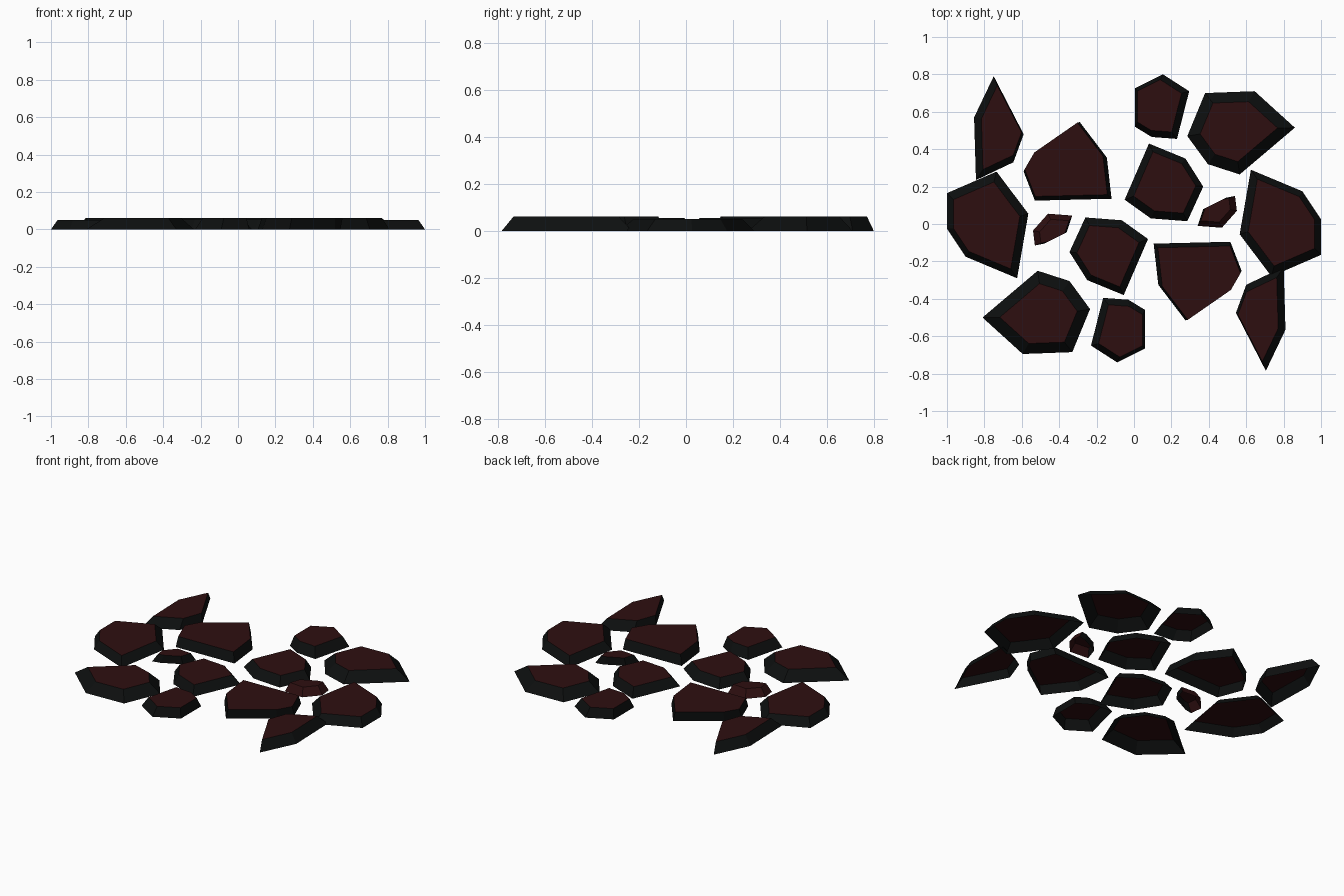
import bpy
import bmesh
from math import pi
from mathutils import Vector

default_cube = bpy.data.objects.get("Cube")
if default_cube:
    bpy.data.objects.remove(default_cube, do_unlink=True)


def flat_material(name, colour):
    material = bpy.data.materials.new(name)
    material.use_nodes = True
    material.diffuse_color = colour
    shader = material.node_tree.nodes["Principled BSDF"]
    shader.inputs["Base Color"].default_value = colour
    shader.inputs["Roughness"].default_value = 0.9
    return material


TOP = flat_material("dark red stone", (0.027, 0.0045, 0.005, 1))
SIDE = flat_material("black stone", (0.004, 0.0048, 0.0048, 1))


def stone_pair(name, outline, focus, taper, height, twin_offset, red_direction=None):
    """An open-bottomed slab whose top shrinks toward a focus, plus a half-turned twin."""
    bm = bmesh.new()
    focus = Vector(focus)
    points = [Vector(p) for p in reversed(outline)]
    base = [bm.verts.new((p.x, p.y, 0)) for p in points]
    rim = []
    for p in points:
        q = p.lerp(focus, taper)
        rim.append(bm.verts.new((q.x, q.y, height)))

    # Flat red cap
    bm.faces.new(rim).material_index = 0

    # Sloping black walls, with red ones on the chosen side only
    count = len(points)
    for i in range(count):
        j = (i + 1) % count
        wall = bm.faces.new((base[i], base[j], rim[j], rim[i]))
        wall.normal_update()
        is_red = red_direction and wall.normal.dot(Vector(red_direction)) > 0
        wall.material_index = 0 if is_red else 1

    mesh = bpy.data.meshes.new(name)
    bm.to_mesh(mesh)
    bm.free()
    mesh.materials.append(TOP)
    mesh.materials.append(SIDE)

    stone = bpy.data.objects.new(name, mesh)
    twin = bpy.data.objects.new(name + "_twin", mesh)
    twin.rotation_euler.z = pi
    twin.location = (*twin_offset, 0)
    for obj in (stone, twin):
        bpy.context.collection.objects.link(obj)


# Long pointed stones at the back left and front right
stone_pair("pointed_stone",
           [(-.75, .79), (-.59, .48), (-.645, .33), (-.845, .235), (-.855, .57)],
           focus=(-.65, .53), taper=.19, height=.06, twin_offset=(-.045, .005))

# Large stones at the two ends
stone_pair("end_stone",
           [(.625, .29), (.9, .175), (1, .025), (1, -.165), (.735, -.28), (.565, -.055)],
           focus=(.81, .02), taper=.185, height=.05, twin_offset=(0, 0))

# Steep-sided stones
stone_pair("steep_stone",
           [(-.29, .545), (-.145, .355), (-.12, .135), (-.53, .125), (-.59, .28), (-.535, .375)],
           focus=(-.5, .5), taper=.06, height=.06, twin_offset=(-.015, .03))

# Compact stones on the long edges
stone_pair("edge_stone",
           [(.155, .8), (.295, .71), (.23, .455), (.095, .465), (.005, .52), (.005, .725)],
           focus=(.08, .65), taper=.19, height=.06, twin_offset=(.065, .06))

# Wide corner stones
stone_pair("corner_stone",
           [(.38, .7), (.645, .71), (.86, .515), (.565, .265), (.395, .32), (.285, .47)],
           focus=(.53, .51), taper=.28, height=.06, twin_offset=(.05, .015))

# Middle stones
stone_pair("middle_stone",
           [(.08, .43), (.275, .35), (.37, .2), (.285, .015), (.09, .03), (-.05, .13)],
           focus=(.18, .22), taper=.21, height=.055, twin_offset=(.025, .05))

# Little stones with red outer slopes
stone_pair("little_stone",
           [(.34, -.01), (.37, .08), (.49, .14), (.54, .15), (.55, .07), (.47, -.02)],
           focus=(.41, .1), taper=.25, height=.05, twin_offset=(.01, .035),
           red_direction=(1, -1, 0))
